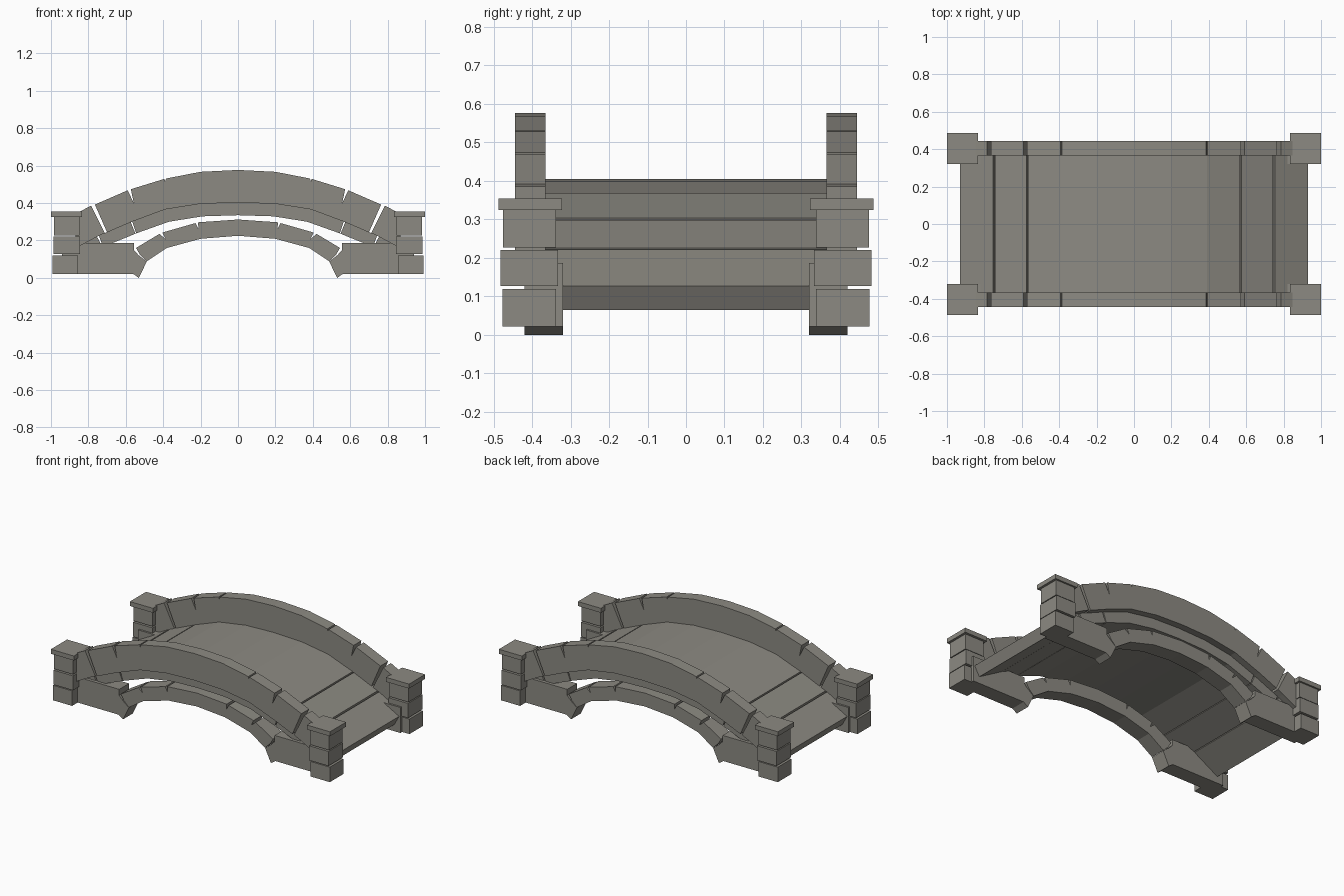
import bpy, bmesh

if "Cube" in bpy.data.objects:
    bpy.data.objects.remove(bpy.data.objects["Cube"])

stone = bpy.data.materials.new("weathered grey stone")
stone.diffuse_color = (0.265, 0.255, 0.225, 1)
stone.use_nodes = True
stone.node_tree.nodes["Principled BSDF"].inputs["Base Color"].default_value = stone.diffuse_color


def finish(bm, name):
    bmesh.ops.recalc_face_normals(bm, faces=bm.faces[:])
    mesh = bpy.data.meshes.new(name)
    bm.to_mesh(mesh)
    bm.free()
    mesh.materials.append(stone)
    obj = bpy.data.objects.new(name, mesh)
    bpy.context.collection.objects.link(obj)
    return obj


def slab(name, profile, y0, y1):
    """Extrude an x-z outline from y0 to y1."""
    bm = bmesh.new()
    face = bm.faces.new([bm.verts.new((x, y0, z)) for x, z in profile])
    new = bmesh.ops.extrude_face_region(bm, geom=[face])["geom"]
    verts = [v for v in new if isinstance(v, bmesh.types.BMVert)]
    bmesh.ops.translate(bm, verts=verts, vec=(0, y1 - y0, 0))
    return finish(bm, name)


def block(name, x0, x1, y0, y1, z0, z1):
    return slab(name, [(x0, z0), (x1, z0), (x1, z1), (x0, z1)], y0, y1)


def flip(points):
    return [(-x, z) for x, z in points]


def whole(top, bottom):
    """Close a symmetric outline from right-half top and bottom lines (centre outwards)."""
    right = top + bottom[::-1]
    return right + flip(right[::-1])[1:-1] if top[0][0] == 0 else right


# Deck: one long centre slab and two sloping slabs at each end
slab("deck_centre", whole([(0, 0.405), (0.2, 0.398), (0.39, 0.368), (0.566, 0.303)],
                          [(0, 0.335), (0.19, 0.329), (0.37, 0.300), (0.544, 0.238)]), -0.40, 0.40)
deck_mid = [(0.574, 0.299), (0.744, 0.226), (0.721, 0.166), (0.548, 0.236)]
deck_end = [(0.755, 0.222), (0.93, 0.127), (0.896, 0.065), (0.725, 0.163)]
for side, fn in (("right", list), ("left", flip)):
    slab("deck_slope_" + side, fn(deck_mid), -0.40, 0.40)
    slab("deck_ramp_" + side, fn(deck_end), -0.40, 0.40)

# Outlines of the parapet (with chipped joints), arch ring and abutment
parapet = whole([(0, 0.577), (0.2, 0.567), (0.385, 0.531), (0.389, 0.515), (0.394, 0.529),
                 (0.573, 0.474), (0.557, 0.400), (0.59, 0.468), (0.765, 0.392)],
                [(0, 0.403), (0.2, 0.396), (0.39, 0.366), (0.57, 0.299), (0.70, 0.243)])
parapet_end = [(0.785, 0.386), (0.87, 0.342), (0.87, 0.158), (0.75, 0.222), (0.712, 0.240)]
ring = whole([(0, 0.312), (0.213, 0.297), (0.212, 0.262), (0.227, 0.293), (0.405, 0.242),
              (0.388, 0.208), (0.42, 0.235), (0.545, 0.160), (0.525, 0.125)],
             [(0, 0.225), (0.2, 0.209), (0.38, 0.160), (0.488, 0.088)])
abutment = [(0.488, 0.087), (0.53, 0.0), (0.562, 0.022), (0.94, 0.022), (0.94, 0.187),
            (0.557, 0.187), (0.557, 0.148), (0.53, 0.12)]

# Pillar blocks: x0, x1, y0, y1, z0, z1
courses = {"base": (0.855, 0.992, 0.338, 0.477, 0.022, 0.119),
           "middle": (0.845, 0.986, 0.332, 0.482, 0.127, 0.221),
           "upper": (0.848, 0.985, 0.338, 0.476, 0.227, 0.327),
           "cap": (0.835, 1.0, 0.322, 0.487, 0.325, 0.354)}

for row, s in (("front", -1), ("back", 1)):
    slab("parapet_" + row, parapet, s * 0.365, s * 0.444)
    slab("arch_ring_" + row, ring, s * 0.318, s * 0.42)
    for side, fn, t in (("right", list, 1), ("left", flip, -1)):
        tag = "_" + row + "_" + side
        slab("parapet_end" + tag, fn(parapet_end), s * 0.365, s * 0.444)
        slab("abutment" + tag, fn(abutment), s * 0.32, s * 0.42)
        for part, (x0, x1, y0, y1, z0, z1) in courses.items():
            block("pillar_" + part + tag, t * x0, t * x1, s * y0, s * y1, z0, z1)
